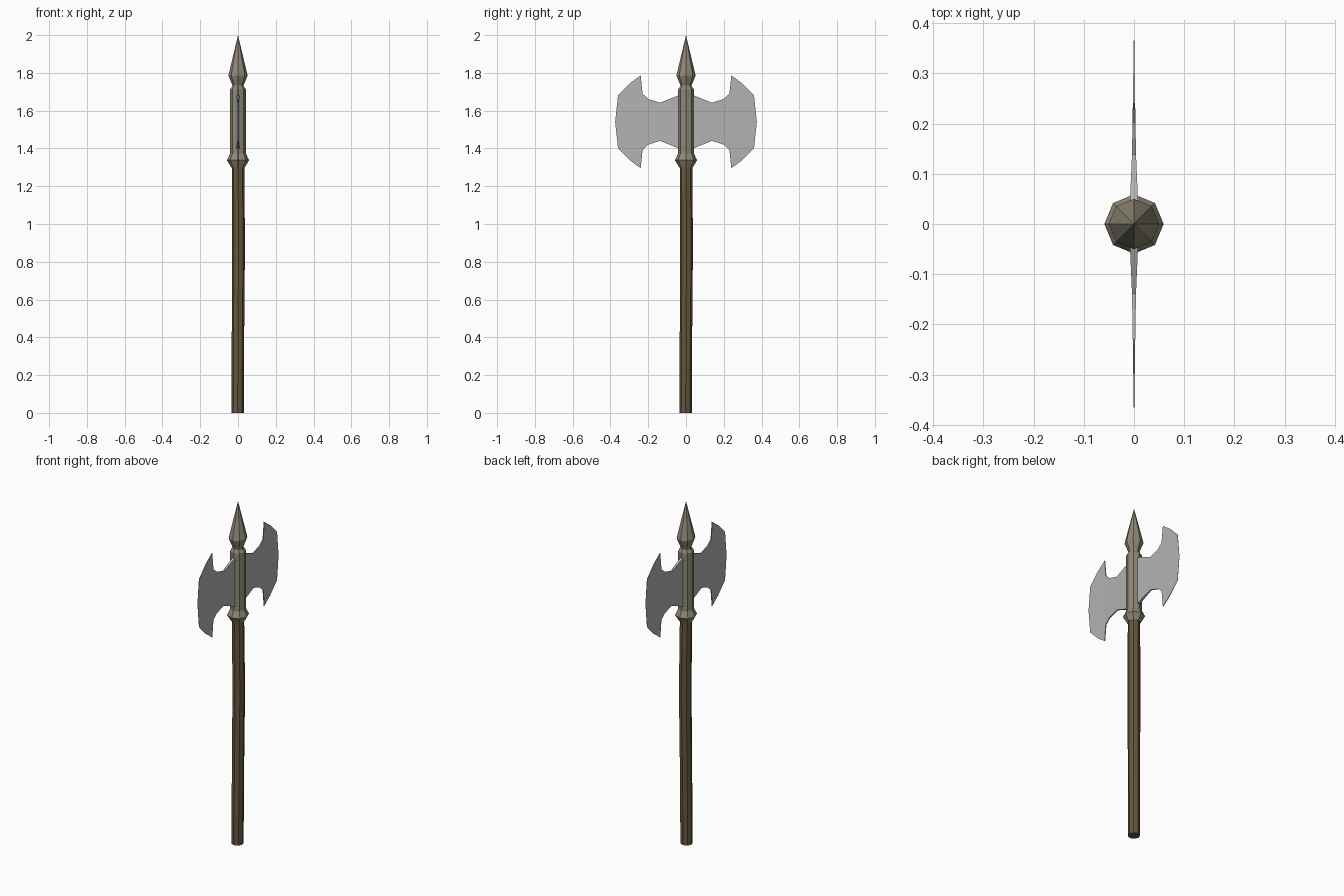
import bpy
import bmesh
from math import cos, sin, pi

cube = bpy.data.objects.get("Cube")
if cube:
    bpy.data.objects.remove(cube, do_unlink=True)


def make_material(name, rgb):
    mat = bpy.data.materials.new(name)
    mat.use_nodes = True
    color = (*rgb, 1.0)
    mat.diffuse_color = color
    mat.node_tree.nodes["Principled BSDF"].inputs["Base Color"].default_value = color
    return mat


wood = make_material("dark_wood", (0.135, 0.096, 0.048))
iron = make_material("warm_iron", (0.28, 0.25, 0.185))
steel = make_material("pale_steel", (0.45, 0.45, 0.45))


def loft(name, rings, mat):
    """Join equal-sized rings of points into a closed, flat-shaded solid."""
    bm = bmesh.new()
    loops = [[bm.verts.new(p) for p in ring] for ring in rings]
    for a, b in zip(loops, loops[1:]):
        for i in range(len(a)):
            j = (i + 1) % len(a)
            bm.faces.new((a[i], a[j], b[j], b[i]))
    bm.faces.new(loops[0])
    bm.faces.new(loops[-1])
    bmesh.ops.remove_doubles(bm, verts=bm.verts, dist=0.0001)
    bmesh.ops.recalc_face_normals(bm, faces=bm.faces)
    mesh = bpy.data.meshes.new(name)
    bm.to_mesh(mesh)
    bm.free()
    mesh.materials.append(mat)
    obj = bpy.data.objects.new(name, mesh)
    bpy.context.collection.objects.link(obj)
    return obj


def octagon(radius, z, x=0.0, y=0.0):
    return [(x + radius * cos(i * pi / 4), y + radius * sin(i * pi / 4), z)
            for i in range(8)]


# Slightly crooked wooden shaft
shaft = [(0.0, 0.033, -0.002), (0.45, 0.033, 0.0), (0.9, 0.034, 0.003), (1.32, 0.033, 0.0)]
loft("shaft", [octagon(r, z, bend, bend) for z, r, bend in shaft], wood)

# Metal sleeve with flared collar at its foot
sleeve = [(1.30, 0.036), (1.338, 0.059), (1.373, 0.042), (1.712, 0.042), (1.728, 0.031)]
loft("sleeve", [octagon(r, z) for z, r in sleeve], iron)

# Spear point with narrow neck
spear = [(1.72, 0.03), (1.735, 0.03), (1.782, 0.049), (1.79, 0.05), (2.0, 0.0)]
loft("spear_point", [octagon(r, z) for z, r in spear], iron)

# Twin axe blades: distance from shaft, half height, half thickness
BLADE_Z = 1.541
blade = [(0.02, 0.148, 0.009), (0.07, 0.128, 0.007), (0.138, 0.101, 0.004),
         (0.2, 0.121, 0.003), (0.23, 0.149, 0.0025), (0.24, 0.246, 0.002),
         (0.297, 0.204, 0.0015), (0.36, 0.14, 0.0008), (0.375, 0.0, 0.0)]
for name, side in (("front_blade", -1), ("back_blade", 1)):
    loft(name, [[(t, side * d, BLADE_Z + h), (-t, side * d, BLADE_Z + h),
                 (-t, side * d, BLADE_Z - h), (t, side * d, BLADE_Z - h)]
                for d, h, t in blade], steel)
